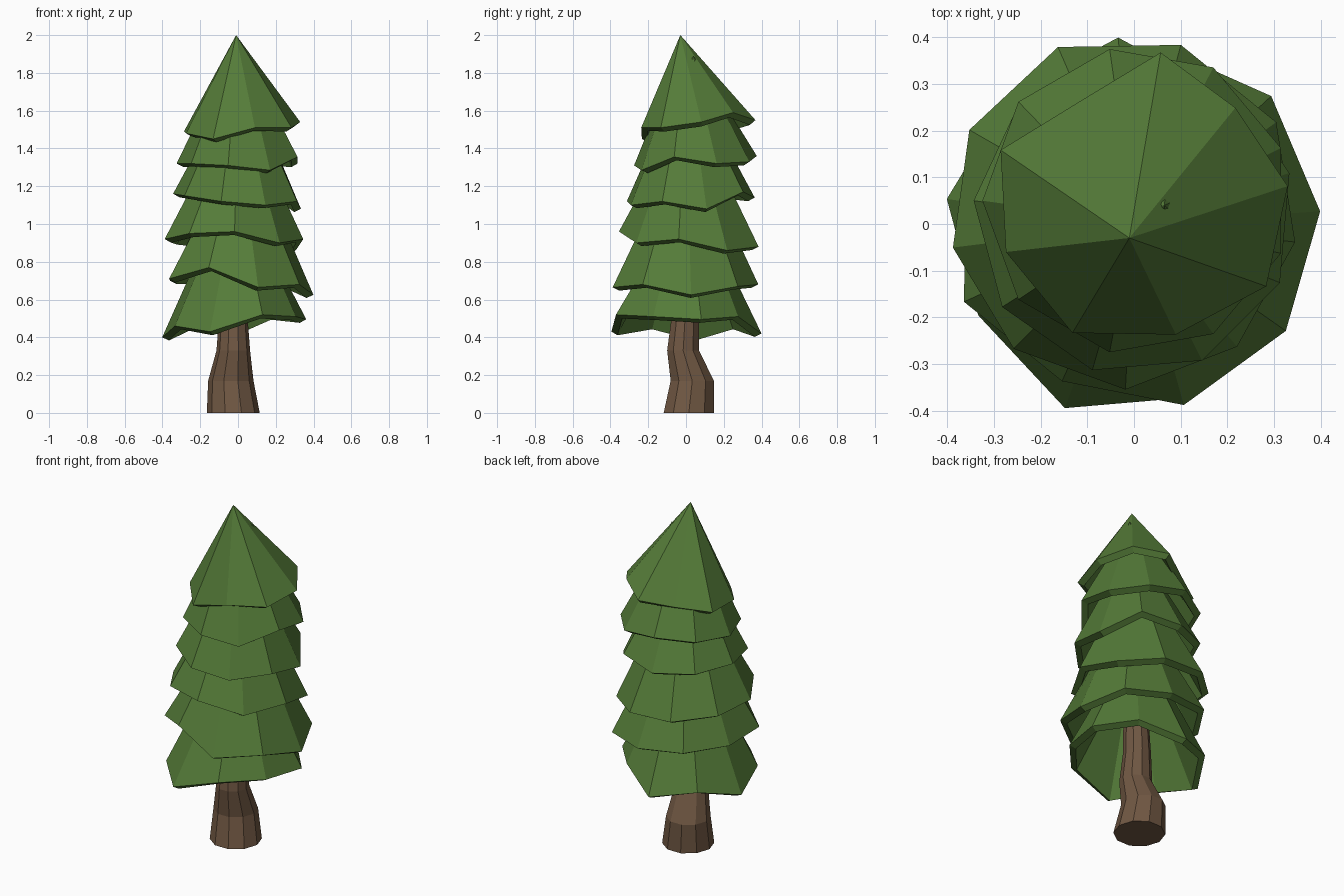
import bpy, bmesh
from math import cos, sin, radians

if "Cube" in bpy.data.objects:
    bpy.data.objects.remove(bpy.data.objects["Cube"])


def material(name, rgb):
    m = bpy.data.materials.new(name)
    m.diffuse_color = (*rgb, 1)
    m.use_nodes = True
    m.node_tree.nodes["Principled BSDF"].inputs["Base Color"].default_value = m.diffuse_color
    return m


GREEN = material("needles", (0.09, 0.20, 0.04))
BROWN = material("bark", (0.16, 0.095, 0.055))


def ring(bm, x, y, radii, zs, phase=0):
    step = 360 / len(zs)
    return [bm.verts.new((x + r * cos(radians(phase + i * step)),
                          y + r * sin(radians(phase + i * step)), z))
            for i, (r, z) in enumerate(zip(radii, zs))]


def bridge(bm, low, high):
    n = len(low)
    for i in range(n):
        j = (i + 1) % n
        bm.faces.new((low[i], low[j], high[j], high[i]))


def fan(bm, rim, apex):
    tip = bm.verts.new(apex)
    for i in range(len(rim)):
        bm.faces.new((rim[i], rim[(i + 1) % len(rim)], tip))


def finish(bm, name, mat):
    me = bpy.data.meshes.new(name)
    bm.to_mesh(me)
    bm.free()
    me.materials.append(mat)
    ob = bpy.data.objects.new(name, me)
    bpy.context.collection.objects.link(ob)
    return ob


# Crooked trunk, tapering up into the foliage: x, y, z, radius
bm = bmesh.new()
SECTIONS = [(-0.025, 0.015, 0, 0.14), (-0.038, 0.033, 0.17, 0.12),
            (-0.025, -0.015, 0.33, 0.089), (-0.025, -0.005, 0.5, 0.076),
            (0.0, 0.0, 1.2, 0.05)]
rings = [ring(bm, x, y, [r] * 10, [z] * 10) for x, y, z, r in SECTIONS]
for a, b in zip(rings, rings[1:]):
    bridge(bm, a, b)
bm.faces.new(rings[0][::-1])
bm.faces.new(rings[-1])
finish(bm, "trunk", BROWN)


# Foliage skirt: nine-sided wavy rim, open below, with a thick edge
def skirt(name, x, y, radii, phase, rim_z, apex=None, full_cone=False):
    bm = bmesh.new()
    rim = ring(bm, x, y, radii, rim_z, phase)
    if full_cone:
        fan(bm, rim, apex)
    else:
        z = sum(rim_z) / 9 + 0.36
        r = sum(radii) / 9 - 0.18
        top = ring(bm, x * 0.5, y * 0.5, [r] * 9, [z] * 9, phase)
        bridge(bm, rim, top)
        fan(bm, top, apex or (0, 0, z + 0.12))
    ob = finish(bm, name, GREEN)
    mod = ob.modifiers.new("thickness", "SOLIDIFY")
    mod.thickness = 0.04
    mod.offset = -1


skirt("foliage_bottom", -0.02, 0.0,
      [.39, .35, .40, .37, .385, .37, .415, .40, .37], 12,
      [.495, .51, .42, .46, .40, .46, .43, .52, .51])
skirt("foliage_second", 0.01, 0.0,
      [.39, .395, .385, .40, .385, .41, .375, .40, .39], 4,
      [.625, .67, .68, .70, .70, .71, .77, .665, .68])
skirt("foliage_third", -0.025, 0.02,
      [.385, .385, .385, .375, .37, .37, .375, .375, .375], 31,
      [.86, .88, .89, .91, .92, .95, .96, .90, .92])
skirt("foliage_fourth", 0.0, 0.02, [.345] * 9, 15,
      [1.08, 1.17, 1.14, 1.15, 1.16, 1.15, 1.12, 1.10, 1.12])
skirt("foliage_fifth", 0.005, 0.05, [.33] * 9, 20,
      [1.32, 1.33, 1.36, 1.34, 1.32, 1.32, 1.31, 1.285, 1.355],
      apex=(0.065, 0.04, 1.89))
skirt("foliage_top", 0.02, 0.065,
      [.31, .27, .305, .24, .32, .32, .335, .31, .33], 3,
      [1.54, 1.59, 1.55, 1.515, 1.49, 1.48, 1.45, 1.51, 1.51],
      apex=(-0.01, -0.03, 2.0), full_cone=True)
